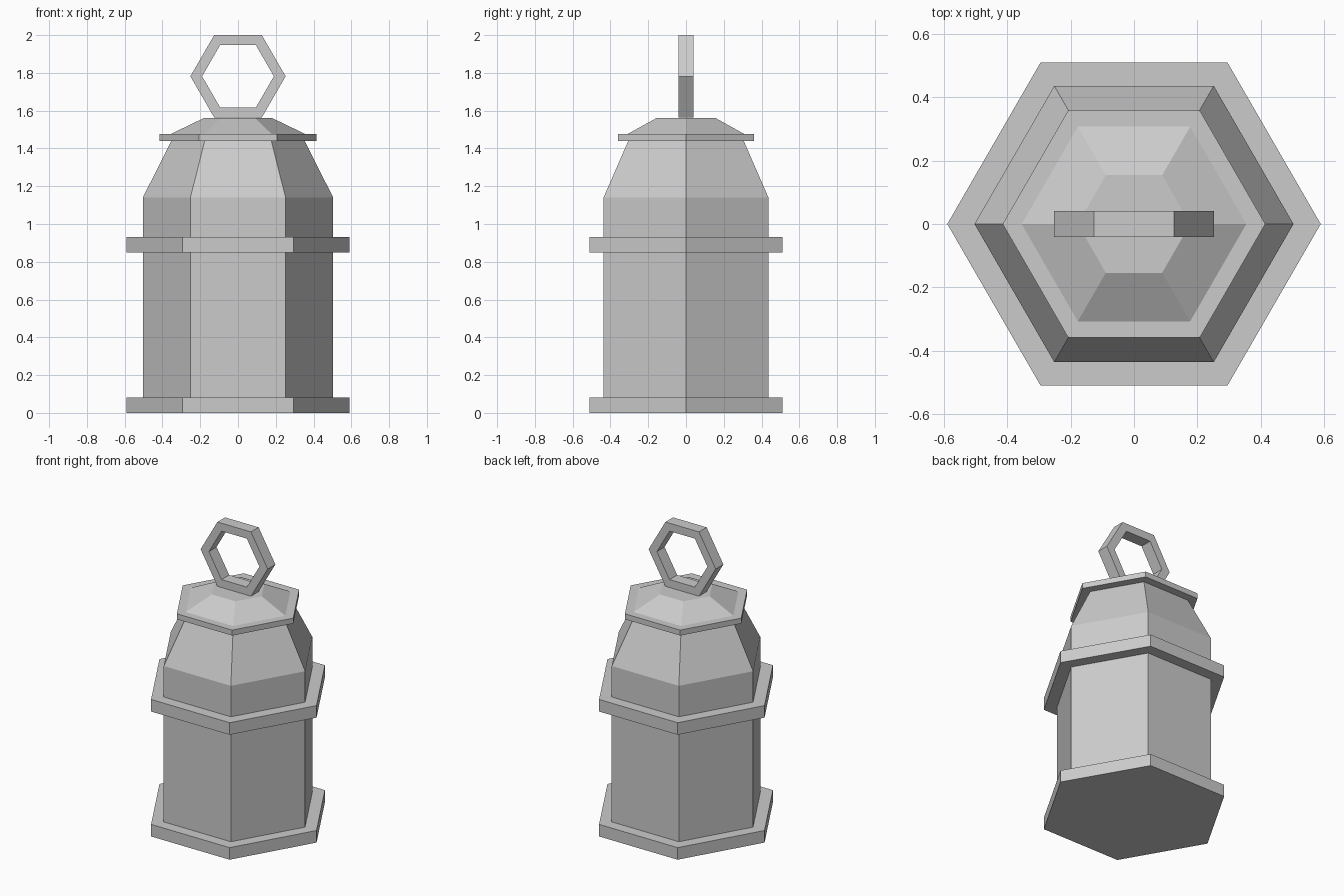
import bpy
import bmesh
from math import cos, sin, pi

cube = bpy.data.objects.get("Cube")
if cube:
    bpy.data.objects.remove(cube, do_unlink=True)

# One plain grey for every part
grey = bpy.data.materials.new("light_grey")
grey.use_nodes = True
colour = (0.6, 0.6, 0.6, 1)
grey.diffuse_color = colour
grey.node_tree.nodes["Principled BSDF"].inputs["Base Color"].default_value = colour

SIDES = 6


def hexagon(bm, radius, place):
    """Add a loop of six corners; place maps flat (a, b) to 3D."""
    angles = [2 * pi * i / SIDES for i in range(SIDES)]
    return [bm.verts.new(place(radius * cos(t), radius * sin(t))) for t in angles]


def bridge(bm, lower, upper):
    for i in range(SIDES):
        j = (i + 1) % SIDES
        bm.faces.new((lower[i], lower[j], upper[j], upper[i]))


def finish(bm, name):
    bmesh.ops.recalc_face_normals(bm, faces=bm.faces)
    mesh = bpy.data.meshes.new(name)
    bm.to_mesh(mesh)
    bm.free()
    mesh.materials.append(grey)
    bpy.context.collection.objects.link(bpy.data.objects.new(name, mesh))


def hex_solid(name, profile):
    """Closed six-sided solid from (radius, height) pairs, bottom to top."""
    bm = bmesh.new()
    loops = [hexagon(bm, r, lambda a, b, z=z: (a, b, z)) for r, z in profile]
    for lower, upper in zip(loops, loops[1:]):
        bridge(bm, lower, upper)
    bm.faces.new(loops[0])
    bm.faces.new(loops[-1])
    finish(bm, name)


def hex_ring(name, outer, inner, half_depth, height):
    """Upright six-sided ring with a square-cut section."""
    bm = bmesh.new()
    section = [(outer, -half_depth), (outer, half_depth),
               (inner, half_depth), (inner, -half_depth)]
    loops = [hexagon(bm, r, lambda a, b, y=y: (a, y, height + b)) for r, y in section]
    for k in range(len(loops)):
        bridge(bm, loops[k], loops[(k + 1) % len(loops)])
    finish(bm, name)


# Body with tapered shoulder
hex_solid("body", [(0.504, 0.04), (0.504, 1.14), (0.353, 1.44)])

# Bands around the foot and the middle
for name, bottom in (("base_band", 0.0), ("middle_band", 0.848)):
    hex_solid(name, [(0.59, bottom), (0.59, bottom + 0.082)])

# Lid: overhanging plate and sloped cap
hex_solid("lid_plate", [(0.415, 1.44), (0.415, 1.477)])
hex_solid("lid_cap", [(0.355, 1.477), (0.178, 1.562)])

# Carrying ring on top
hex_ring("handle_ring", 0.252, 0.19, 0.041, 1.782)
